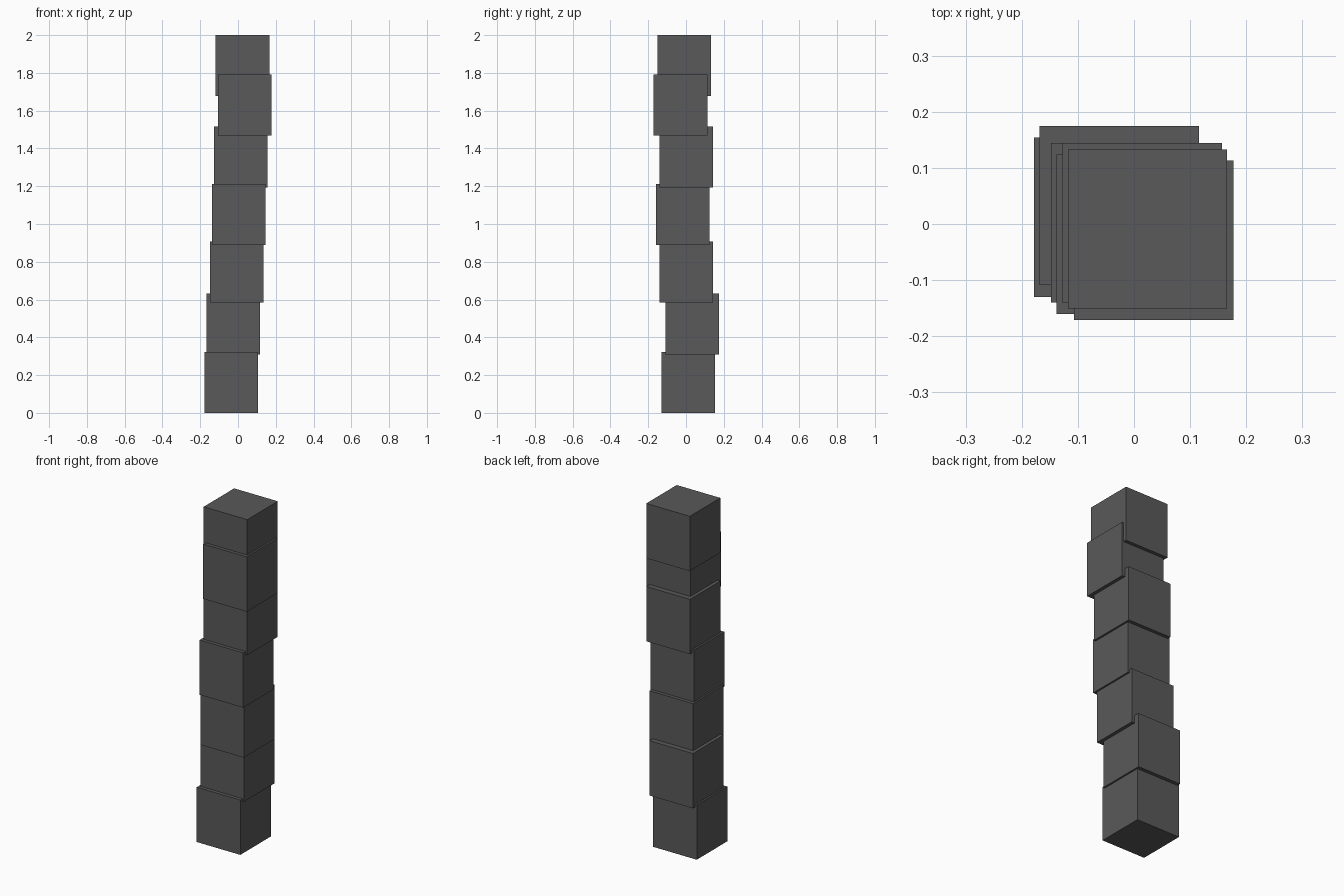
import bpy

if "Cube" in bpy.data.objects:
    bpy.data.objects.remove(bpy.data.objects["Cube"])

WIDTH, HEIGHT = 0.284, 0.323

# One flat dark grey for the whole stack
grey = bpy.data.materials.new("dark_grey")
grey.diffuse_color = (0.1, 0.1, 0.1, 1.0)
grey.use_nodes = True
grey.node_tree.nodes["Principled BSDF"].inputs["Base Color"].default_value = grey.diffuse_color

# Centre x, centre y and top height of each block, bottom to top
blocks = [
    (-0.036, 0.012, 0.323),
    (-0.026, 0.033, 0.631),
    (-0.006, 0.002, 0.908),
    (0.004, -0.018, 1.213),
    (0.015, 0.002, 1.517),
    (0.035, -0.029, 1.791),
    (0.024, -0.009, 2.0),
]

# Slightly overlapping, loosely stacked blocks
for i, (x, y, top) in enumerate(blocks, 1):
    bpy.ops.mesh.primitive_cube_add(size=1, location=(x, y, top - HEIGHT / 2))
    block = bpy.context.object
    block.name = f"stacked_block_{i}"
    block.scale = (WIDTH, WIDTH, HEIGHT)
    block.data.materials.append(grey)
